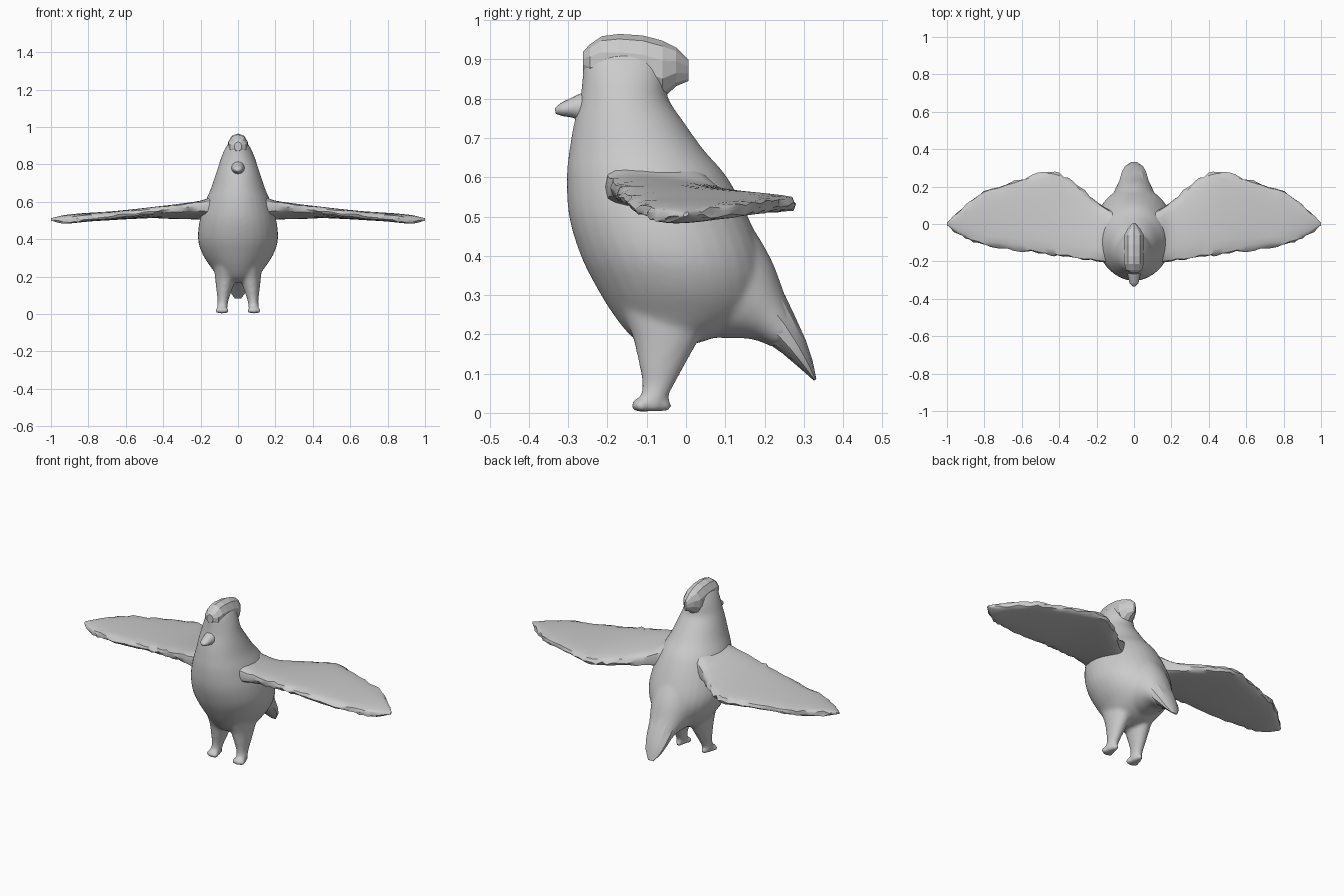
import bpy, bmesh, math, random
from mathutils import Vector

if "Cube" in bpy.data.objects:
    bpy.data.objects.remove(bpy.data.objects["Cube"])

random.seed(4)


def spline(keys, steps):
    """Smooth (Catmull-Rom) interpolation of section tuples."""
    out = []
    for i in range(len(keys) - 1):
        p0, p1 = keys[max(i - 1, 0)], keys[i]
        p2, p3 = keys[i + 1], keys[min(i + 2, len(keys) - 1)]
        for s in range(steps):
            t = s / steps
            out.append(tuple(
                0.5 * (2 * b + (c - a) * t + (2 * a - 5 * b + 4 * c - d) * t * t
                       + (3 * b - a - 3 * c + d) * t ** 3)
                for a, b, c, d in zip(p0, p1, p2, p3)))
    return out + [tuple(keys[-1])]


def skin(bm, rings):
    loops = [[bm.verts.new(p) for p in r] for r in rings]
    n = len(loops[0])
    for a, b in zip(loops, loops[1:]):
        for i in range(n):
            j = (i + 1) % n
            bm.faces.new((a[i], a[j], b[j], b[i]))
    bm.faces.new(loops[0][::-1])
    bm.faces.new(loops[-1])


def loft(bm, keys, sides=24, steps=4):
    """Elliptical sections: (y, z) of both ends in the side view, half width, centre x."""
    rings = []
    for ya, za, yb, zb, w, xc in spline(keys, steps):
        a, b = Vector((xc, ya, za)), Vector((xc, yb, zb))
        ring = []
        for k in range(sides):
            t = 2 * math.pi * k / sides
            ring.append((a + b) / 2 + (a - b) / 2 * math.cos(t)
                        + Vector((w * math.sin(t), 0, 0)))
        rings.append(ring)
    skin(bm, rings)


def finish(bm, name, angle=None):
    bmesh.ops.recalc_face_normals(bm, faces=bm.faces)
    me = bpy.data.meshes.new(name)
    bm.to_mesh(me)
    bm.free()
    ob = bpy.data.objects.new(name, me)
    bpy.context.collection.objects.link(ob)
    if angle:
        bpy.ops.object.select_all(action='DESELECT')
        ob.select_set(True)
        bpy.context.view_layer.objects.active = ob
        bpy.ops.object.shade_smooth_by_angle(angle=math.radians(angle))
    return ob


# Body: head, breast and belly as level sections (front y, back y, z, half width)
torso = [(-.22, -.09, .945, .025), (-.258, -.06, .90, .06), (-.264, -.05, .85, .085),
         (-.270, -.045, .80, .102), (-.285, -.005, .74, .122), (-.297, .045, .67, .145),
         (-.304, .105, .60, .175), (-.298, .158, .50, .205), (-.268, .195, .40, .214),
         (-.228, .20, .32, .19), (-.185, .17, .25, .145), (-.14, .08, .195, .10),
         (-.10, .0, .17, .04)]
bm = bmesh.new()
loft(bm, [(f, z, b, z, w, 0) for f, b, z, w in torso], 32)

# Tail root, blended into the body
loft(bm, [(.10, .57, -.08, .30, .14, 0), (.165, .48, -.02, .22, .135, 0),
          (.218, .39, .07, .192, .115, 0), (.252, .30, .165, .188, .088, 0),
          (.285, .22, .225, .165, .070, 0)])

# Legs and feet, blended into the body
for s in (-1, 1):
    loft(bm, [(-.165, .26, .07, .26, .06, s * .07), (-.136, .19, .035, .19, .055, s * .068),
              (-.120, .12, -.003, .12, .040, s * .075), (-.112, .07, -.03, .07, .029, s * .08),
              (-.116, .035, -.05, .035, .029, s * .084), (-.112, .004, -.06, .004, .024, s * .085)], 16)
    for dx, dy, r in ((-.018, -.118, .018), (.002, -.123, .019), (.022, -.114, .018),
                      (0, -.052, .018)):
        g = bmesh.ops.create_icosphere(bm, subdivisions=2, radius=r)
        bmesh.ops.translate(bm, verts=g['verts'], vec=(s * (.083 + dx), dy, r))
body = finish(bm, "body")
m = body.modifiers.new("blend", 'REMESH')
m.mode = 'VOXEL'
m.voxel_size = .009
m.use_smooth_shade = True
m = body.modifiers.new("soften", 'SMOOTH')
m.factor = .5
m.iterations = 10

# Tail feathers: faceted tip
bm = bmesh.new()
loft(bm, [(.252, .30, .165, .192, .085, 0), (.278, .245, .205, .180, .076, 0),
          (.305, .185, .245, .152, .066, 0), (.322, .135, .285, .118, .050, 0),
          (.332, .086, .326, .082, .018, 0)], 10, 1)
finish(bm, "tail_feathers", 25)

# Crest: faceted hood with an overhanging back
bm = bmesh.new()
crest = [(-.262, .92, .87, .02), (-.245, .938, .85, .045), (-.215, .959, .84, .054),
         (-.17, .965, .83, .056), (-.11, .961, .82, .056), (-.06, .948, .80, .055),
         (-.025, .930, .832, .036), (.006, .90, .845, .006)]
loft(bm, [(y, t, y, b, w, 0) for y, t, b, w in crest], 10, 1)
finish(bm, "crest")

# Beak
bm = bmesh.new()
loft(bm, [(-.24, .825, -.24, .735, .040, 0), (-.272, .812, -.272, .745, .034, 0),
          (-.297, .800, -.29, .752, .029, 0), (-.32, .788, -.315, .756, .023, 0),
          (-.334, .775, -.332, .762, .008, 0)], 16, 3)
finish(bm, "beak", 60)

# Wings: stations (x, front y, back y, front z, back z, thickness), ragged at the rims
wing = [(.08, -.19, .05, .57, .55, .19), (.14, -.205, .08, .575, .545, .13),
        (.20, -.20, .12, .575, .535, .085), (.30, -.187, .20, .568, .53, .066),
        (.38, -.175, .256, .56, .53, .058), (.45, -.165, .283, .553, .532, .052),
        (.55, -.15, .257, .54, .53, .050), (.68, -.133, .215, .525, .525, .047),
        (.80, -.112, .172, .515, .52, .046), (.88, -.085, .118, .505, .515, .046),
        (.94, -.055, .065, .50, .51, .040), (1.0, -.006, .006, .503, .508, .010)]
bm = bmesh.new()
rings = []
sides = 20
for x, yf, yb, zf, zb, th in spline(wing, 3):
    rough = .007 if .2 < x < .97 else 0
    ring = []
    for k in range(sides):
        t = 2 * math.pi * k / sides
        c, s = math.cos(t), math.sin(t)
        u = .5 - .5 * math.copysign(abs(c) ** .8, c)
        h = th / 2 * math.copysign(abs(s) ** .55, s)
        j = rough * abs(c) ** 6
        ring.append((x + random.uniform(-j, j),
                     yf + (yb - yf) * u + random.uniform(-j, j),
                     zf + (zb - zf) * u + h + random.uniform(-j, j)))
    rings.append(ring)
skin(bm, rings)
wings = finish(bm, "wings", 35)
wings.modifiers.new("mirror", 'MIRROR').use_mirror_merge = False
